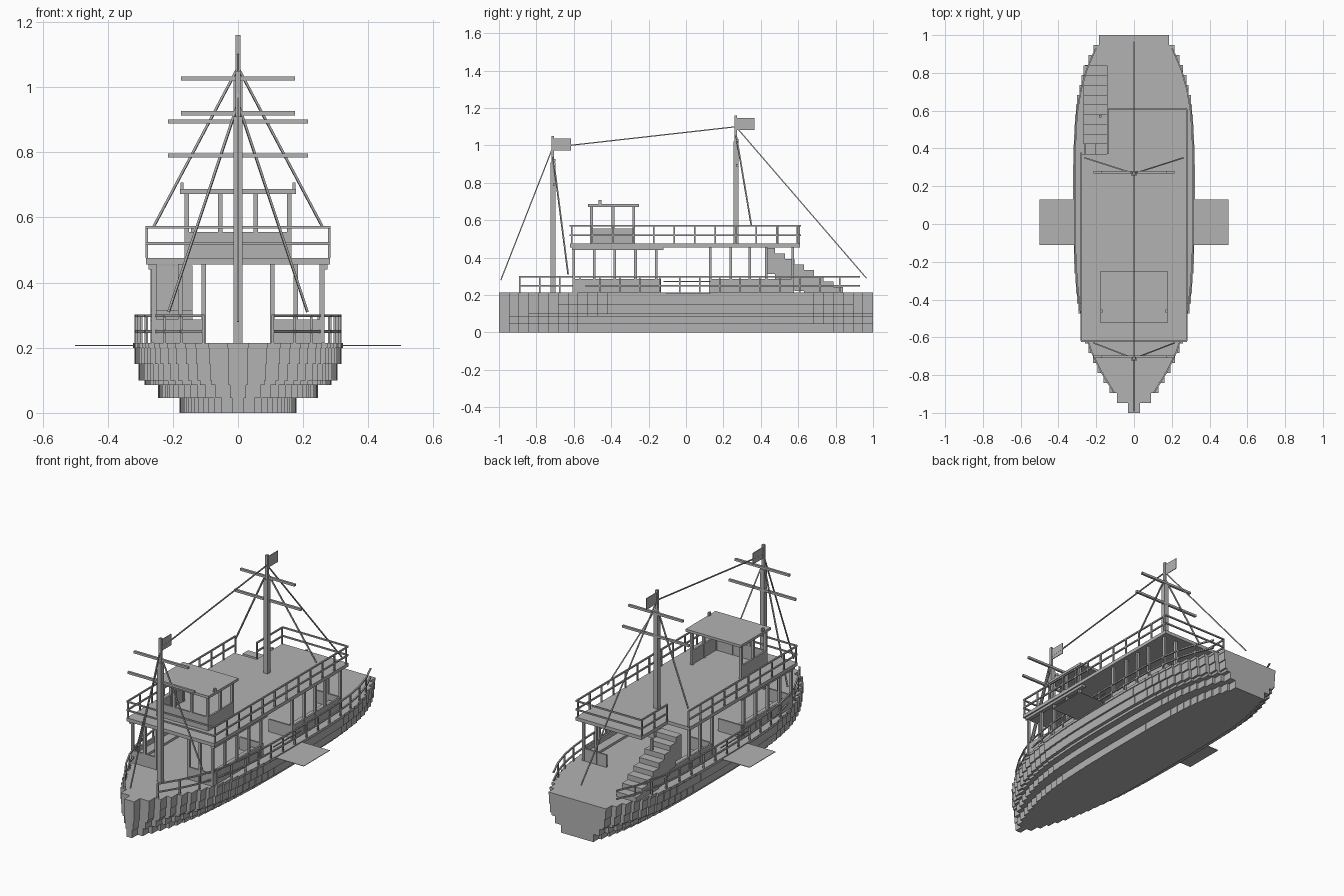
import bpy, bmesh
from mathutils import Vector

if "Cube" in bpy.data.objects:
    bpy.data.objects.remove(bpy.data.objects["Cube"])

mat = bpy.data.materials.new("plain grey")
mat.use_nodes = True
GREY = (0.45, 0.45, 0.45, 1)
mat.diffuse_color = GREY
mat.node_tree.nodes["Principled BSDF"].inputs["Base Color"].default_value = GREY


def finish(bm, name):
    bmesh.ops.recalc_face_normals(bm, faces=bm.faces)
    mesh = bpy.data.meshes.new(name)
    bm.to_mesh(mesh)
    bm.free()
    mesh.materials.append(mat)
    obj = bpy.data.objects.new(name, mesh)
    bpy.context.scene.collection.objects.link(obj)


def prism(bm, outline, z0, z1):
    """Extrude a flat outline upward from z0 to z1."""
    face = bm.faces.new([bm.verts.new((x, y, z0)) for x, y in outline])
    top = bmesh.ops.extrude_face_region(bm, geom=[face])["geom"]
    verts = [v for v in top if isinstance(v, bmesh.types.BMVert)]
    bmesh.ops.translate(bm, verts=verts, vec=(0, 0, z1 - z0))
    if face not in bm.faces[:]:
        bm.faces.new([v for v in face.verts])


def box(bm, x0, x1, y0, y1, z0, z1):
    made = bmesh.ops.create_cube(bm, size=1)["verts"]
    for v in made:
        v.co = ((x0 + x1) / 2 + v.co.x * (x1 - x0),
                (y0 + y1) / 2 + v.co.y * (y1 - y0),
                (z0 + z1) / 2 + v.co.z * (z1 - z0))


def beam(bm, a, b, t=0.008):
    """Square bar from a to b."""
    a, b = Vector(a), Vector(b)
    d = b - a
    rot = d.to_track_quat('Z', 'Y')
    for v in bmesh.ops.create_cube(bm, size=1)["verts"]:
        v.co = rot @ Vector((v.co.x * t, v.co.y * t, v.co.z * d.length)) + (a + b) / 2


# Hull plan: (y, half width) stations from bow to stern
PLAN = [(-1, 0.01), (-0.97, 0.035), (-0.92, 0.092), (-0.87, 0.13), (-0.76, 0.195),
        (-0.65, 0.245), (-0.55, 0.275), (-0.4, 0.302), (-0.2, 0.317), (0, 0.322),
        (0.3, 0.322), (0.5, 0.316), (0.65, 0.303), (0.76, 0.278), (0.87, 0.24),
        (0.95, 0.2), (1, 0.17)]


def half_width(y):
    for (ya, wa), (yb, wb) in zip(PLAN, PLAN[1:]):
        if y <= yb:
            return wa + (wb - wa) * (y - ya) / (yb - ya)
    return PLAN[-1][1]


# Hull built of stepped layers, narrower towards the keel
STEPS = 38
DECK = 0.215
LAYERS = [(0, 0.045, 0.56), (0.045, 0.085, 0.765), (0.085, 0.1, 0.89),
          (0.1, 0.15, 0.95), (0.15, 0.2, 0.985), (0.2, DECK, 1)]
bm = bmesh.new()
for z0, z1, scale in LAYERS:
    side = []
    for i in range(STEPS):
        ya, yb = -1 + 2 * i / STEPS, -1 + 2 * (i + 1) / STEPS
        w = half_width((ya + yb) / 2) * scale
        side += [(w, ya), (w, yb)]
    prism(bm, side + [(-x, y) for x, y in reversed(side)], z0, z1)
finish(bm, "hull")

# Boarding platforms
bm = bmesh.new()
for s in (-1, 1):
    box(bm, s * 0.31, s * 0.5, -0.11, 0.13, 0.206, 0.209)
finish(bm, "boarding_platforms")

# Main deck railing following the hull edge
bm = bmesh.new()
posts = [-0.89 + 0.107 * i for i in range(18)]
for s in (-1, 1):
    def edge(y, z):
        return (s * (half_width(y) - 0.008), y, z)
    for z in (0.25, 0.298):
        for ya, yb in zip(posts, posts[1:]):
            beam(bm, edge(ya, z), edge(yb, z))
    for y in posts[:-1]:
        beam(bm, edge(y, DECK), edge(y, 0.3))
    beam(bm, edge(-0.12, 0.272), edge(0.13, 0.272), 0.005)
finish(bm, "main_railing")

# Upper deck with a notch over the stairs
UP = 0.475
bm = bmesh.new()
prism(bm, [(-0.283, -0.62), (0.283, -0.62), (0.283, 0.61), (-0.14, 0.61),
           (-0.14, 0.37), (-0.283, 0.37)], 0.455, UP)
for s in (-1, 1):
    box(bm, s * 0.25, s * 0.275, -0.61, -0.12, 0.44, 0.456)
finish(bm, "upper_deck")

# Posts holding the upper deck
bm = bmesh.new()
for s in (-1, 1):
    for y in (-0.6, -0.49, -0.38, -0.27, -0.16, 0.13, 0.24, 0.34, 0.43, 0.57):
        if s > 0 or y < 0.4:
            beam(bm, (s * 0.258, y, DECK), (s * 0.258, y, 0.456), 0.014)
    for x in (0.105, 0.178):
        beam(bm, (s * x, -0.6, DECK), (s * x, -0.6, 0.456), 0.014)
    beam(bm, (s * 0.178, 0.57, DECK), (s * 0.178, 0.57, 0.456), 0.014)
finish(bm, "deck_posts")

# Low cabin walls and benches
bm = bmesh.new()
for s in (-1, 1):
    for ya, yb in ((-0.6, -0.14), (0.13, 0.57)):
        box(bm, s * 0.253, s * 0.263, ya, yb, DECK, 0.287)
        box(bm, s * 0.2, s * 0.253, ya + 0.02, yb - 0.02, 0.245, 0.26)
        for y in (ya, yb):
            box(bm, s * 0.11, s * 0.258, y - 0.005, y + 0.005, DECK, 0.287)
finish(bm, "cabin_walls")

# Stairs to the upper deck
bm = bmesh.new()
for i in range(8):
    y, top = 0.84 - 0.052 * i, 0.243 + 0.03 * i
    box(bm, -0.268, -0.14, y - 0.052, y, max(DECK, top - 0.14), top)
finish(bm, "stairs")

# Upper deck railing
bm = bmesh.new()
for z in (0.52, 0.57):
    beam(bm, (0.28, -0.62, z), (0.28, 0.61, z))
    beam(bm, (-0.28, -0.62, z), (-0.28, 0.37, z))
    beam(bm, (-0.28, -0.62, z), (0.28, -0.62, z))
    beam(bm, (-0.14, 0.61, z), (0.28, 0.61, z))
    beam(bm, (-0.14, 0.37, z), (-0.14, 0.61, z))
for i in range(12):
    y = -0.61 + 0.1095 * i
    beam(bm, (0.28, y, UP), (0.28, y, 0.572))
    if y < 0.4:
        beam(bm, (-0.28, y, UP), (-0.28, y, 0.572))
for y in (0.375, 0.49, 0.605):
    beam(bm, (-0.14, y, UP), (-0.14, y, 0.572))
finish(bm, "upper_railing")

# Wheelhouse, open at the back
bm = bmesh.new()
box(bm, -0.165, 0.165, -0.51, -0.5, UP, 0.555)
for s in (-1, 1):
    box(bm, s * 0.155, s * 0.165, -0.51, -0.275, UP, 0.555)
    for x, y in ((0.158, -0.505), (0.055, -0.505), (0.158, -0.39), (0.158, -0.28)):
        beam(bm, (s * x, y, UP), (s * x, y, 0.675), 0.014)
finish(bm, "wheelhouse")
bm = bmesh.new()
box(bm, -0.178, 0.178, -0.525, -0.25, 0.672, 0.687)
for s in (-1, 1):
    box(bm, s * 0.167, s * 0.177, -0.468, -0.452, 0.687, 0.707)
finish(bm, "wheelhouse_roof")

# Masts, yards, flags and rigging: (name, y, foot, shoulder, top, yards)
MASTS = [("front", -0.712, DECK, 0.91, 1.05, (0.92, 0.79)),
         ("rear", 0.267, UP, 1.02, 1.16, (1.027, 0.895))]
for name, y, foot, shoulder, top, yards in MASTS:
    bm = bmesh.new()
    beam(bm, (0, y, foot), (0, y, shoulder), 0.027)
    beam(bm, (0, y, shoulder), (0, y, top), 0.014)
    finish(bm, name + "_mast")
    bm = bmesh.new()
    for z, w in zip(yards, (0.175, 0.215)):
        beam(bm, (-w, y + 0.008, z), (w, y + 0.008, z), 0.013)
    finish(bm, name + "_yards")
    bm = bmesh.new()
    box(bm, -0.002, 0.002, y, y + 0.098, top - 0.078, top - 0.013)
    finish(bm, name + "_flag")

bm = bmesh.new()
stays = [(0, -0.99, 0.28), (0, -0.712, 0.99), (0, 0.267, 1.1), (0, 0.965, 0.29)]
for a, b in zip(stays, stays[1:]):
    beam(bm, a, b, 0.006)
for s in (-1, 1):
    beam(bm, (0, -0.712, 0.95), (s * 0.213, -0.63, 0.31), 0.007)
    beam(bm, (0, 0.267, 1.06), (s * 0.26, 0.35, 0.57), 0.007)
finish(bm, "rigging")
